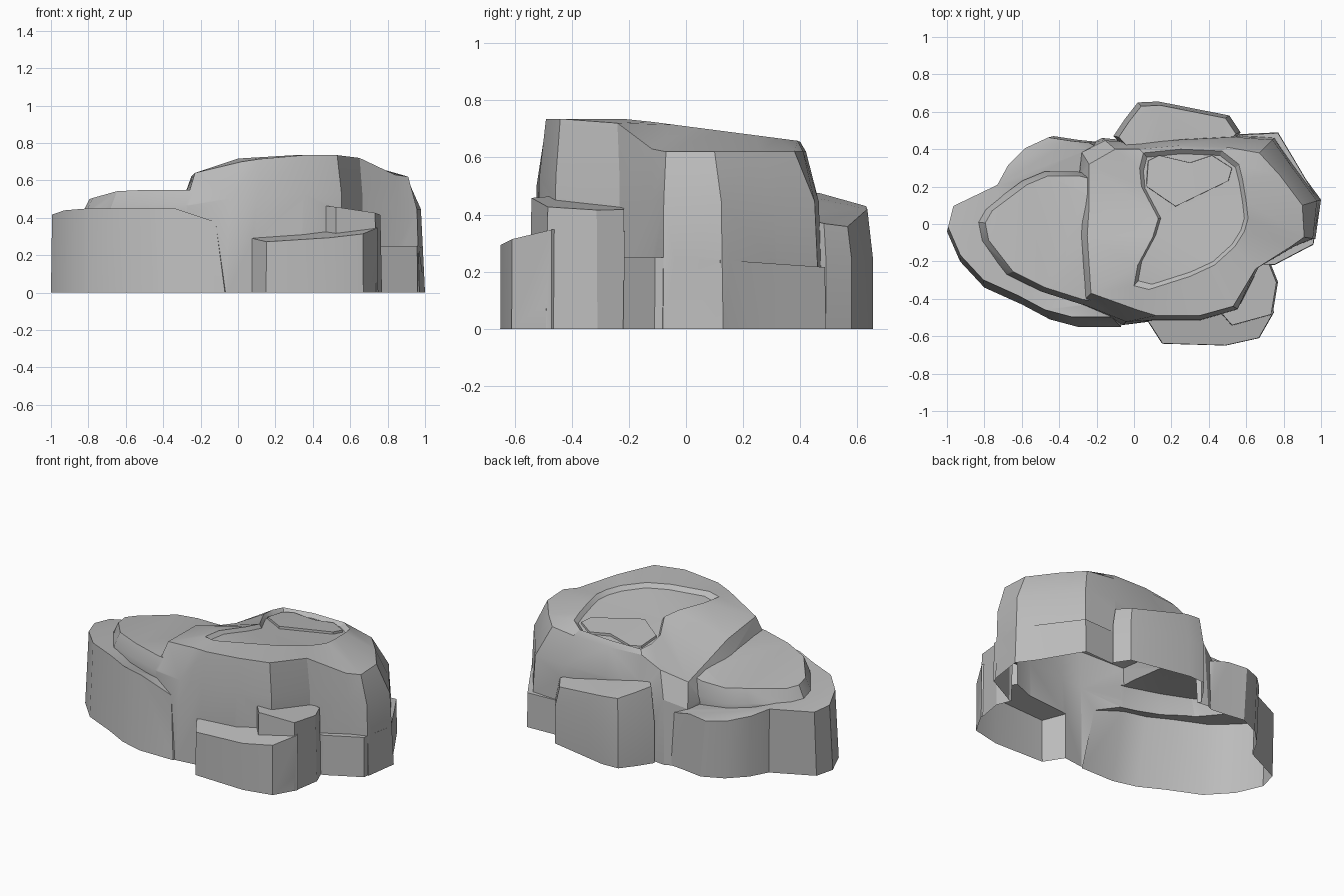
import bpy
import bmesh
import math
from mathutils import Vector

default_cube = bpy.data.objects.get("Cube")
if default_cube:
    bpy.data.objects.remove(default_cube, do_unlink=True)

# One plain stone colour
stone = bpy.data.materials.new("grey stone")
stone.use_nodes = True
stone_colour = (0.5, 0.5, 0.5, 1)
stone.diffuse_color = stone_colour
stone.node_tree.nodes["Principled BSDF"].inputs["Base Color"].default_value = stone_colour

stones = []


def loft(name, rings):
    """Join matching rings into a closed stone that reaches below the ground."""
    bm = bmesh.new()
    root_depth = Vector((0, 0, 0.1 + 0.02 * len(stones)))
    rings = [[point - root_depth for point in rings[0]]] + rings
    loops = [[bm.verts.new(point) for point in ring] for ring in rings]
    for lower, upper in zip(loops, loops[1:]):
        for i in range(len(lower)):
            j = (i + 1) % len(lower)
            bm.faces.new((lower[i], lower[j], upper[j], upper[i]))
    caps = [bm.faces.new(loops[-1]), bm.faces.new(loops[0][::-1])]
    bmesh.ops.triangulate(bm, faces=caps)
    bmesh.ops.recalc_face_normals(bm, faces=bm.faces)
    mesh = bpy.data.meshes.new(name)
    bm.to_mesh(mesh)
    bm.free()
    mesh.materials.append(stone)
    rock = bpy.data.objects.new(name, mesh)
    bpy.context.collection.objects.link(rock)
    stones.append(rock)


def flat_points(outline):
    """Outlines are written in hundredths of a unit."""
    return [Vector((x, y, 0)) / 100 for x, y in outline]


def at_height(points, height):
    return [Vector((p.x, p.y, height(p.x, p.y))) for p in points]


def shrink(points, factor, centre):
    middle = Vector((centre[0], centre[1], 0))
    return [middle + (p - middle) * factor for p in points]


def block(name, outline, centre, height, bottom=0.0, taper=0.97):
    """A tapered stone with a sloping flat top."""
    base = flat_points(outline)
    foot = at_height(base, lambda x, y: bottom)
    top = at_height(shrink(base, taper, centre), height)
    loft(name, [foot, top])


# Main boulder: footprint, shoulder, and the outline of the recessed summit
footprint = flat_points(
    [(-33, -6), (-30, -44), (-6, -54), (10, -52), (35, -52), (56, -46),
     (67, -23), (86, -12), (97, -8), (100, 13), (86, 32), (76, 47),
     (54, 48), (25, 46), (3, 44), (-17, 46), (-29, 40), (-33, 10)])
shoulder = [Vector(p) / 100 for p in (
    (-25, -6, 62), (-23, -37, 64), (2, -46, 70), (12, -49, 71.5),
    (35, -49, 73.5), (53, -44, 73.5), (65, -24, 72), (84, -12, 63),
    (91, -7, 62), (90, 10, 62), (78, 26, 62), (67, 38, 62),
    (50, 41, 62), (25, 42, 62), (3, 40, 62), (-10, 40, 56),
    (-24, 32, 49), (-24, 9, 56))]
summit = flat_points(
    [(10, -7), (2, -22), (0, -33), (8, -35), (30, -28), (43, -22),
     (54, -12), (59, -4), (61, 3), (60, 12), (58, 24), (56, 32),
     (47, 39), (25, 40), (5, 38), (3, 30), (4, 20), (13, 3)])


def summit_height(x, y):
    return 0.735 - 0.13 * max(0, y + 0.2) - 0.06 * max(0, 0.3 - x)


middle = [foot.lerp(edge, 0.22) for foot, edge in zip(footprint, shoulder)]
for point, edge in zip(middle, shoulder):
    point.z = edge.z * 0.72
recess = shrink(summit, 0.93, (0.32, 0.05))
loft("main_boulder", [
    footprint, middle, shoulder,
    at_height(summit, summit_height),
    at_height(recess, lambda x, y: summit_height(x, y) - 0.025)])

# Low shelf on the right-hand end of the rock
block("left_shelf",
      [(-100, -4), (-93, -20), (-80, -34), (-60, -43), (-45, -51), (-30, -55),
       (-7, -55), (0, -30), (0, 20), (-12, 40), (-20, 44), (-30, 45),
       (-43, 47), (-56, 41), (-66, 31), (-72, 20), (-97, 8)],
      (-0.9, 0.35),
      lambda x, y: 0.45 - 0.2 * max(0, y) - 0.35 * max(0, -0.9 - x) - 0.4 * max(0, x + 0.3),
      taper=0.94)

# Second shelf, with a sloping rim around its top
shelf_foot = flat_points(
    [(-84, 1), (-82, -9), (-68, -27), (-50, -36), (-28, -43), (-20, -44),
     (-10, -30), (-10, 10), (-22, 26), (-30, 28), (-48, 28), (-60, 23), (-80, 8)])
shelf_rim = shrink(shelf_foot, 0.93, (-0.2, -0.05))


def shelf_height(x, y):
    return 0.55 - 0.28 * max(0, -0.62 - x) - 0.25 * max(0, y)


loft("upper_shelf", [
    at_height(shelf_foot, lambda x, y: 0.34),
    at_height(shelf_foot, lambda x, y: shelf_height(x, y) - 0.08),
    at_height(shelf_rim, shelf_height)])

# Cracked slab lying at the back of the summit
block("summit_slab",
      [(6, 20), (22, 9), (51, 23), (53, 30), (42, 37), (30, 33), (13, 37), (7, 34)],
      (0.3, 0.25), lambda x, y: summit_height(x, y) - 0.012, bottom=0.6)

# Low foot around the other end
block("right_foot",
      [(60, -10), (69, -22), (75, -22), (96, -11), (99, 12), (86, 34), (77, 49),
       (56, 48), (50, 30)],
      (0.75, 0.1), lambda x, y: 0.25 - 0.07 * max(0, y), taper=0.99)

# Stepped stones against the front
block("front_step",
      [(6, -50), (15, -64), (49, -65), (67, -61), (75, -47), (60, -30), (20, -40)],
      (0.4, -0.5), lambda x, y: 0.28 + 0.07 * (x - 0.1) + 0.2 * (y + 0.58), taper=0.99)
block("front_block",
      [(45, -47), (52, -55), (74, -49), (77, -31), (73, -21), (64, -21), (50, -35)],
      (0.6, -0.36), lambda x, y: 0.46 - 0.14 * (x - 0.5) - 0.04 * (y + 0.5), taper=0.95)

# Broad stone against the back
back_foot = flat_points(
    [(57, 49), (51, 58), (13, 65.5), (2, 65), (-5, 56), (-11, 47), (0, 35), (45, 35)])
back_rim = shrink(back_foot, 0.92, (0.25, 0.4))
loft("back_block", [
    back_foot,
    at_height(back_foot, lambda x, y: 0.24),
    at_height(back_rim, lambda x, y: 0.48 - 0.28 * max(0, y - 0.45) - 0.23 * max(0, x - 0.1))])

# Fuse the stones into one outer shell
rock = stones[0]
bpy.ops.object.select_all(action="DESELECT")
rock.select_set(True)
bpy.context.view_layer.objects.active = rock
for other in stones[1:]:
    fuse = rock.modifiers.new("fuse", "BOOLEAN")
    fuse.operation = "UNION"
    fuse.solver = "EXACT"
    fuse.use_self = True
    fuse.object = other
    bpy.ops.object.modifier_apply(modifier=fuse.name)
    bpy.data.objects.remove(other, do_unlink=True)
rock.name = "rock_formation"

# Slice off the roots, leaving the shell open at the ground
shell = bmesh.new()
shell.from_mesh(rock.data)
bmesh.ops.bisect_plane(shell, geom=shell.verts[:] + shell.edges[:] + shell.faces[:],
                       plane_co=(0, 0, 0), plane_no=(0, 0, 1), clear_inner=True)
shell.to_mesh(rock.data)
shell.free()
bpy.ops.object.shade_smooth_by_angle(angle=math.radians(25))
